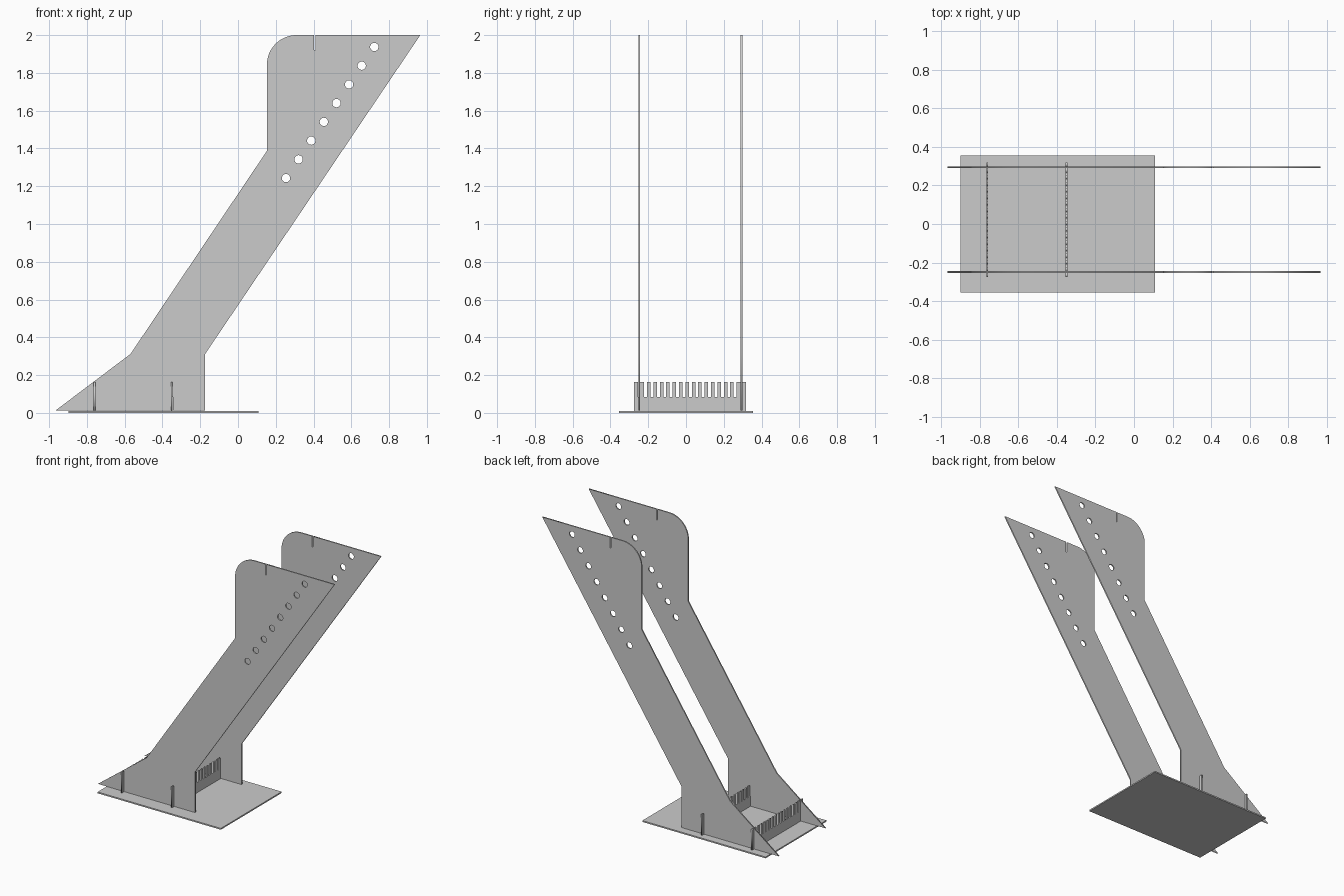
import bpy
from math import pi, cos, sin

if "Cube" in bpy.data.objects:
    bpy.data.objects.remove(bpy.data.objects["Cube"])

T = 0.009                      # sheet thickness
PANEL_Y = (-0.248, 0.294)
COMB_X = (-0.76, -0.35)


def sheet(name, loops, loc, rot):
    """Flat cut sheet: first loop is the outline, the others are holes."""
    cu = bpy.data.curves.new(name, 'CURVE')
    cu.dimensions = '2D'
    cu.fill_mode = 'BOTH'
    cu.extrude = T / 2
    for pts in loops:
        sp = cu.splines.new('POLY')
        sp.points.add(len(pts) - 1)
        for p, (x, y) in zip(sp.points, pts):
            p.co = (x, y, 0, 1)
        sp.use_cyclic_u = True
    ob = bpy.data.objects.new(name, cu)
    bpy.context.collection.objects.link(ob)
    ob.location, ob.rotation_euler = loc, rot
    bpy.ops.object.select_all(action='DESELECT')
    bpy.context.view_layer.objects.active = ob
    ob.select_set(True)
    bpy.ops.object.convert(target='MESH')
    # weld cap and rim
    bpy.ops.object.mode_set(mode='EDIT')
    bpy.ops.mesh.select_all(action='SELECT')
    bpy.ops.mesh.remove_doubles(threshold=0.0001)
    bpy.ops.mesh.normals_make_consistent(inside=False)
    bpy.ops.object.mode_set(mode='OBJECT')
    return bpy.context.object


def arc(cx, cy, r, a0, a1, n):
    return [(cx + r * cos(a0 + (a1 - a0) * i / n),
             cy + r * sin(a0 + (a1 - a0) * i / n)) for i in range(n + 1)]


def notch(c, w, y0, y1):
    return [(c - w / 2, y0), (c - w / 2, y1), (c + w / 2, y1), (c + w / 2, y0)]


# Base plate
bpy.ops.mesh.primitive_cube_add(size=1, location=(-0.395, 0, 0.005))
base = bpy.context.object
base.name = "base_plate"
base.scale = (1.006, 0.71, 0.01)

# Leaning side panels with lap slots, top notch and a row of holes
outline = [(-0.967, 0.012)]
for x in COMB_X:
    outline += notch(x, 0.01, 0.012, 0.085)
outline += [(-0.174, 0.012), (-0.174, 0.312), (0.965, 2.0)]
outline += notch(0.407, 0.009, 2.0, 1.92)[::-1]
outline += arc(0.31, 1.843, 0.157, pi / 2, pi, 16)
outline += [(0.153, 1.387), (-0.569, 0.312)]
holes = [arc(0.254 + 0.0668 * i, 1.243 + 0.0992 * i, 0.022, 0, 2 * pi * 31 / 32, 31)
         for i in range(8)]
for name, y in zip(("front_panel", "back_panel"), PANEL_Y):
    sheet(name, [outline] + holes, (0, y, 0), (pi / 2, 0, 0))

# Slotted cross combs
pitch = (PANEL_Y[1] - PANEL_Y[0]) / 16
comb = [(0.318, 0.01), (0.318, 0.163)]
for i in reversed(range(17)):
    w = 0.01 if i in (0, 16) else 0.015
    comb += notch(PANEL_Y[0] + i * pitch, w, 0.163, 0.085)[::-1]
comb += [(-0.275, 0.163), (-0.275, 0.01)]
for name, x in zip(("rear_comb", "forward_comb"), COMB_X):
    sheet(name, [comb], (x, 0, 0), (pi / 2, 0, pi / 2))
